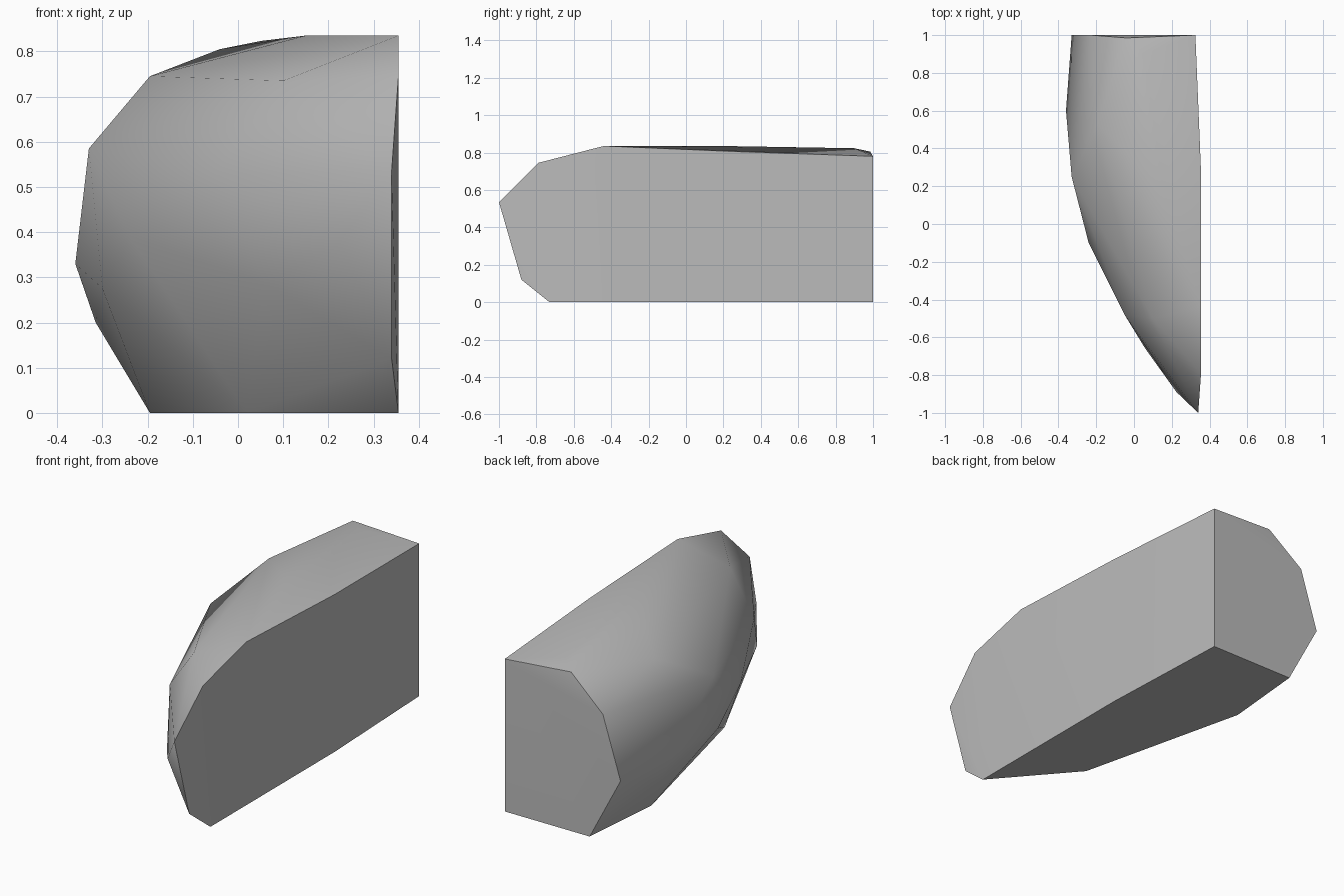
import bpy
import bmesh
from math import radians

cube = bpy.data.objects.get("Cube")
if cube:
    bpy.data.objects.remove(cube, do_unlink=True)

# One plain stone colour
stone = bpy.data.materials.new("stone_grey")
stone.use_nodes = True
colour = (0.5, 0.5, 0.5, 1)
stone.diffuse_color = colour
stone.node_tree.nodes["Principled BSDF"].inputs["Base Color"].default_value = colour

# Corners of the flat cut side, around its outline
cut_side = [
    (.355, -.73, 0), (.34, -.88, .12), (.34, -1, .535), (.355, -.79, .745),
    (.355, -.44, .835), (.355, .27, .805), (.325, 1, .78), (.325, 1, 0), (.355, .27, 0),
]
# Corners of the flat back and the flat base
back = [(-.04, .985, .805), (-.23, 1, .645), (-.33, 1, .33), (-.155, 1, 0)]
base = [(-.195, .56, 0), (.02, -.34, 0)]
# Corners of the chipped rounded side, from the crown down
crown = [(.15, .2, .835), (.05, .9, .823), (.1, -.5, .735), (-.195, .53, .745)]
bulge = [
    (-.33, .25, .585), (-.05, -.48, .525), (-.24, -.1, .39), (.225, -.89, .375),
    (-.36, .6, .33), (.06, -.66, .285), (-.3, .17, .275), (-.315, .68, .2),
]

# Stretch a faceted skin over the corners
bm = bmesh.new()
for corner in cut_side + back + base + crown + bulge:
    bm.verts.new(corner)
hull = bmesh.ops.convex_hull(bm, input=bm.verts)
loose = {v for v in hull["geom_interior"] + hull["geom_unused"]
         if isinstance(v, bmesh.types.BMVert) and v.is_valid}
bmesh.ops.delete(bm, geom=list(loose), context="VERTS")
bmesh.ops.dissolve_limit(bm, angle_limit=radians(1), verts=bm.verts, edges=bm.edges)
bmesh.ops.recalc_face_normals(bm, faces=bm.faces)

mesh = bpy.data.meshes.new("boulder")
bm.to_mesh(mesh)
bm.free()
mesh.materials.append(stone)
boulder = bpy.data.objects.new("boulder", mesh)
bpy.context.collection.objects.link(boulder)

# Soften the shallow chips and keep the cut edges crisp
bpy.ops.object.select_all(action="DESELECT")
boulder.select_set(True)
bpy.context.view_layer.objects.active = boulder
bpy.ops.object.shade_smooth_by_angle(angle=radians(40))
